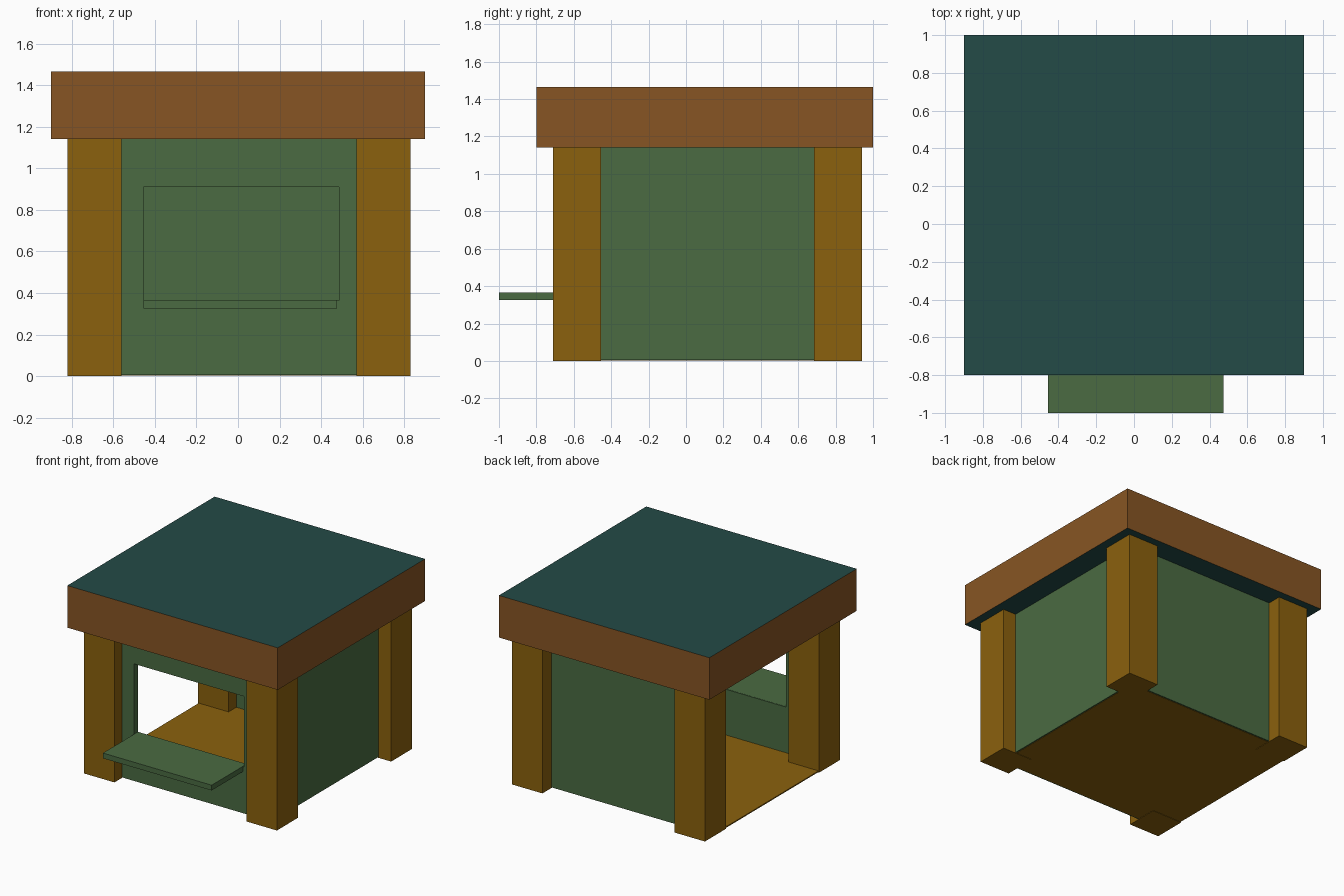
import bpy
import bmesh

if "Cube" in bpy.data.objects:
    bpy.data.objects.remove(bpy.data.objects["Cube"])


def material(name, colour):
    m = bpy.data.materials.new(name)
    m.diffuse_color = (*colour, 1.0)
    m.use_nodes = True
    m.node_tree.nodes["Principled BSDF"].inputs["Base Color"].default_value = m.diffuse_color
    return m


GREEN = material("wall green", (0.069, 0.147, 0.054))
OCHRE = material("post ochre", (0.258, 0.120, 0.004))
BROWN = material("fascia brown", (0.242, 0.091, 0.017))
TEAL = material("roof teal", (0.017, 0.069, 0.063))


def finish(name, bm, *mats):
    bmesh.ops.recalc_face_normals(bm, faces=bm.faces)
    mesh = bpy.data.meshes.new(name)
    bm.to_mesh(mesh)
    bm.free()
    for m in mats:
        mesh.materials.append(m)
    obj = bpy.data.objects.new(name, mesh)
    bpy.context.collection.objects.link(obj)
    return obj


def box(name, x, y, z, *mats):
    """Box from (min, max) ranges along each axis."""
    bm = bmesh.new()
    bmesh.ops.create_cube(bm, size=1.0)
    for v in bm.verts:
        v.co = [r[0] if c < 0 else r[1] for c, r in zip(v.co, (x, y, z))]
    return finish(name, bm, *mats)


def framed_wall(name, x, z, hole_x, hole_z, y, mat):
    """Wall facing the front with a rectangular opening."""
    bm = bmesh.new()

    def ring(rx, rz):
        return [bm.verts.new((rx[i], y[0], rz[j]))
                for i, j in ((0, 0), (1, 0), (1, 1), (0, 1))]

    outer, inner = ring(x, z), ring(hole_x, hole_z)
    faces = [bm.faces.new((outer[i], outer[(i + 1) % 4],
                           inner[(i + 1) % 4], inner[i])) for i in range(4)]
    # keep the front faces and extrude a copy backwards
    ext = bmesh.ops.extrude_face_region(bm, geom=faces, use_keep_orig=True)
    for g in ext["geom"]:
        if isinstance(g, bmesh.types.BMVert):
            g.co.y = y[1]
    return finish(name, bm, mat)


EAVE = 1.14

# Corner posts
for side, px in (("left", (-0.82, -0.56)), ("right", (0.57, 0.83))):
    for end, py in (("front", (-0.71, -0.455)), ("back", (0.685, 0.94))):
        box(f"{end}_{side}_post", px, py, (0, EAVE), OCHRE)

# Floor, open to the left side
box("floor", (-0.815, 0.71), (-0.61, 0.82), (0.003, 0.012), OCHRE)

# Walls: the left side is the open entrance
WALL_Z = (0.005, EAVE)
framed_wall("front_wall", (-0.70, 0.72), WALL_Z,
            (-0.455, 0.485), (0.365, 0.91), (-0.62, -0.57), GREEN)
box("back_wall", (-0.70, 0.72), (0.78, 0.83), WALL_Z, GREEN)
box("right_wall", (0.67, 0.72), (-0.57, 0.78), WALL_Z, GREEN)

# Serving shelf below the window
box("shelf", (-0.455, 0.475), (-1.0, -0.575), (0.325, 0.366), GREEN)

# Roof slab: brown edges, teal top and underside
roof = box("roof", (-0.9, 0.9), (-0.8, 1.0), (EAVE, 1.465), BROWN, TEAL)
for p in roof.data.polygons:
    p.material_index = 1 if abs(p.normal.z) > 0.5 else 0
